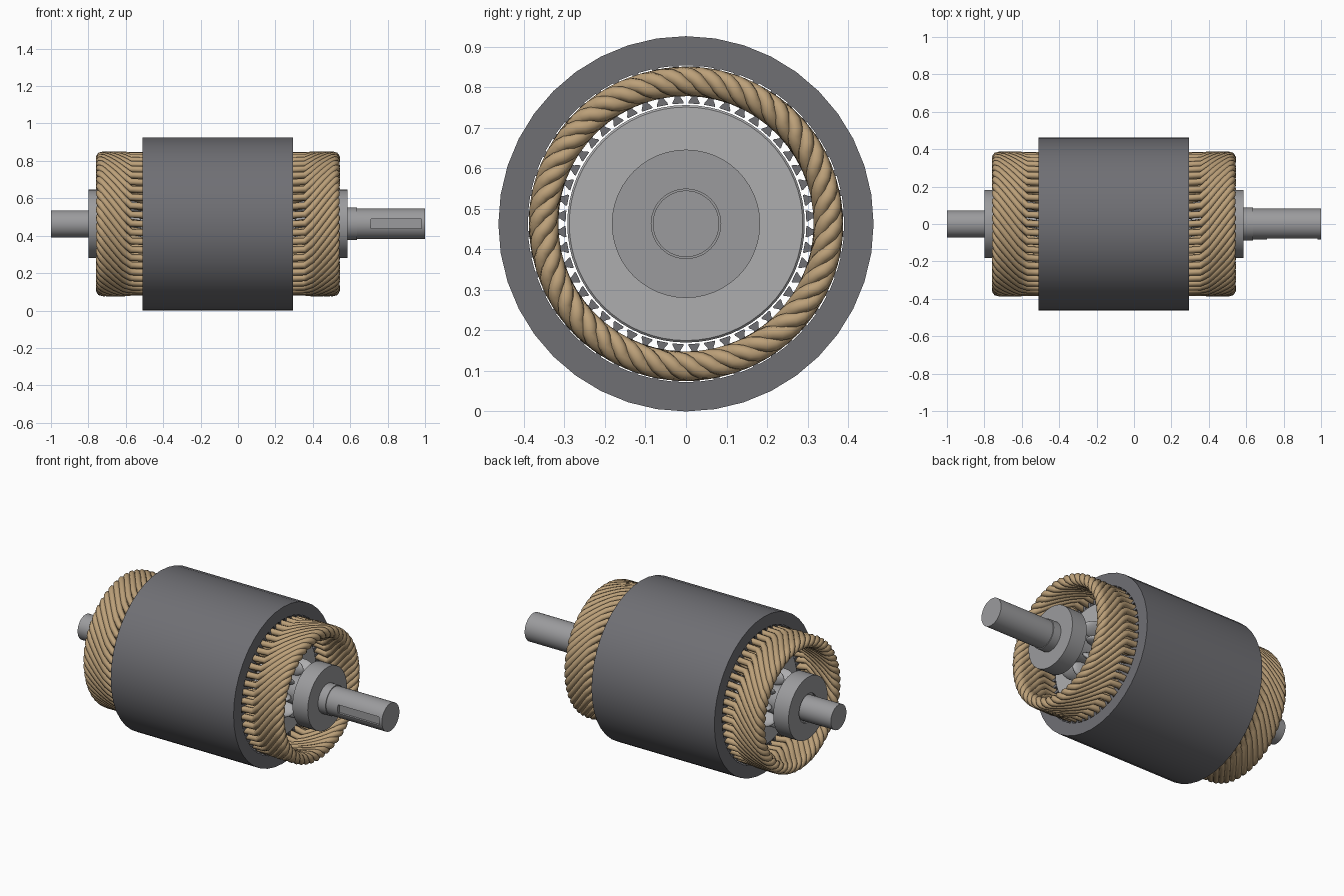
import bpy, bmesh, math
from math import sin, cos, pi, radians

if "Cube" in bpy.data.objects:
    bpy.data.objects.remove(bpy.data.objects["Cube"])

AXIS_Z = 0.463
MID = -0.1075          # middle of the stator stack along x
HALF = 0.4025          # half length of the stack
SLOTS = 48


def material(name, color):
    m = bpy.data.materials.new(name)
    m.diffuse_color = (*color, 1)
    m.use_nodes = True
    m.node_tree.nodes["Principled BSDF"].inputs["Base Color"].default_value = m.diffuse_color
    return m


copper = material("copper_wire", (0.50, 0.35, 0.19))
steel_dark = material("lamination_steel", (0.16, 0.16, 0.175))
steel = material("machined_steel", (0.33, 0.33, 0.34))
alu = material("rotor_face", (0.42, 0.42, 0.43))


def add(name, data, mat):
    ob = bpy.data.objects.new(name, data)
    bpy.context.collection.objects.link(ob)
    ob.data.materials.append(mat)
    ob.location.z = AXIS_Z
    return ob


def lathe(name, profile, mat, sides=48):
    """Revolve a closed (x, radius) profile around the x axis."""
    bm = bmesh.new()
    vs = [bm.verts.new((x, 0, r)) for x, r in profile]
    es = [bm.edges.new((vs[i], vs[(i + 1) % len(vs)])) for i in range(len(vs))]
    bmesh.ops.spin(bm, geom=vs + es, cent=(0, 0, 0), axis=(1, 0, 0),
                   angle=2 * pi, steps=sides, use_duplicate=False)
    bmesh.ops.remove_doubles(bm, verts=bm.verts, dist=1e-5)
    loose = [e for e in bm.edges if not e.link_faces]
    bmesh.ops.delete(bm, geom=loose, context='EDGES')
    bmesh.ops.recalc_face_normals(bm, faces=bm.faces)
    me = bpy.data.meshes.new(name)
    bm.to_mesh(me)
    bm.free()
    ob = add(name, me, mat)
    me.shade_smooth()
    me.set_sharp_from_angle(angle=radians(30))
    return ob


# Stator stack: outer ring with open slots between T-shaped teeth
outer = [(0.463 * cos(2 * pi * i / 40), 0.463 * sin(2 * pi * i / 40)) for i in range(40)]
inner = []
for i in range(SLOTS):
    a = 2 * pi * i / SLOTS
    for r, w in ((0.297, -0.006), (0.301, -0.006), (0.311, -0.013), (0.39, -0.018),
                 (0.39, 0.018), (0.311, 0.013), (0.301, 0.006), (0.297, 0.006)):
        inner.append((r * cos(a) - w * sin(a), r * sin(a) + w * cos(a)))
cu = bpy.data.curves.new("stator_profile", 'CURVE')
cu.dimensions = '2D'
cu.fill_mode = 'BOTH'
cu.extrude = HALF
for loop in (outer, inner):
    sp = cu.splines.new('POLY')
    sp.points.add(len(loop) - 1)
    for p, (x, y) in zip(sp.points, loop):
        p.co = (x, y, 0, 1)
    sp.use_cyclic_u = True
stator = add("stator_core", cu, steel_dark)
stator.location.x = MID
stator.rotation_euler = (0, pi / 2, 0)


# End windings: each strand leaves a slot, spirals out over the crown and returns
def strand(side):
    pts = [(0, 0.368, 0), (0.405, 0.366, 0), (0.465, 0.366, 0.5)]
    for k in range(1, 6):
        pts.append((0.475 + 0.028 * k, 0.370, 0.5 + 5.6 * k))
    pts += [(0.627, 0.367, 31.5), (0.634, 0.358, 34), (0.635, 0.346, 36),
            (0.627, 0.337, 38.5)]
    for k in range(5, 0, -1):
        pts.append((0.475 + 0.028 * k, 0.333, 69.5 - 5.6 * k))
    pts += [(0.465, 0.334, 69.5), (0.405, 0.334, 67.5), (0, 0.334, 67.5)]
    return [(side * x, r, radians(a)) for x, r, a in pts]


for name, side in (("drive_end_winding", 1), ("rear_end_winding", -1)):
    cu = bpy.data.curves.new(name, 'CURVE')
    cu.dimensions = '3D'
    cu.bevel_depth = 0.018
    cu.bevel_resolution = 2
    for i in range(SLOTS):
        sp = cu.splines.new('POLY')
        path = strand(side)
        sp.points.add(len(path) - 1)
        for p, (x, r, a) in zip(sp.points, path):
            t = a + 2 * pi * i / SLOTS
            p.co = (x, r * sin(t), r * cos(t), 1)
        sp.use_smooth = True
    add(name, cu, copper).location.x = MID

# Rotor body
lathe("rotor", [(-0.525, 0), (-0.525, 0.288), (-0.52, 0.293), (0.305, 0.293),
                (0.31, 0.288), (0.31, 0)], alu, 64)

# Stepped shaft with a keyway
shaft = lathe("shaft", [(-1, 0), (-1, 0.073), (-0.79, 0.073), (-0.79, 0.087), (0.635, 0.087),
                        (0.635, 0.082), (1, 0.082), (1, 0)], steel)
bpy.ops.mesh.primitive_cube_add(size=1, location=(0.845, -0.09, AXIS_Z))
cutter = bpy.context.object
cutter.name = "keyway_cutter"
cutter.scale = (0.27, 0.05, 0.05)
cutter.hide_render = True
cutter.hide_set(True)
cut = shaft.modifiers.new("keyway", 'BOOLEAN')
cut.operation = 'DIFFERENCE'
cut.object = cutter

# Bearings at both ends
for name, x0, x1 in (("drive_end_bearing", 0.485, 0.585), ("rear_bearing", -0.80, -0.70)):
    lathe(name, [(x0, 0.084), (x0, 0.183), (x1, 0.183), (x1, 0.084)], steel)

# Rounded fins around the shaft between rotor and bearing
for name, x in (("drive_end_fin", 0.31), ("rear_fin", -0.525)):
    s = 1 if x > 0 else -1
    for i in range(8):
        a = 2 * pi * i / 8
        bpy.ops.mesh.primitive_uv_sphere_add(
            segments=16, ring_count=10, radius=1,
            location=(x + s * 0.04, 0.125 * sin(a), AXIS_Z + 0.125 * cos(a)),
            rotation=(-a, 0, 0))
        fin = bpy.context.object
        fin.name = f"{name}_{i + 1}"
        fin.scale = (0.08, 0.022, 0.05)
        fin.data.materials.append(alu)
        bpy.ops.object.shade_smooth()
